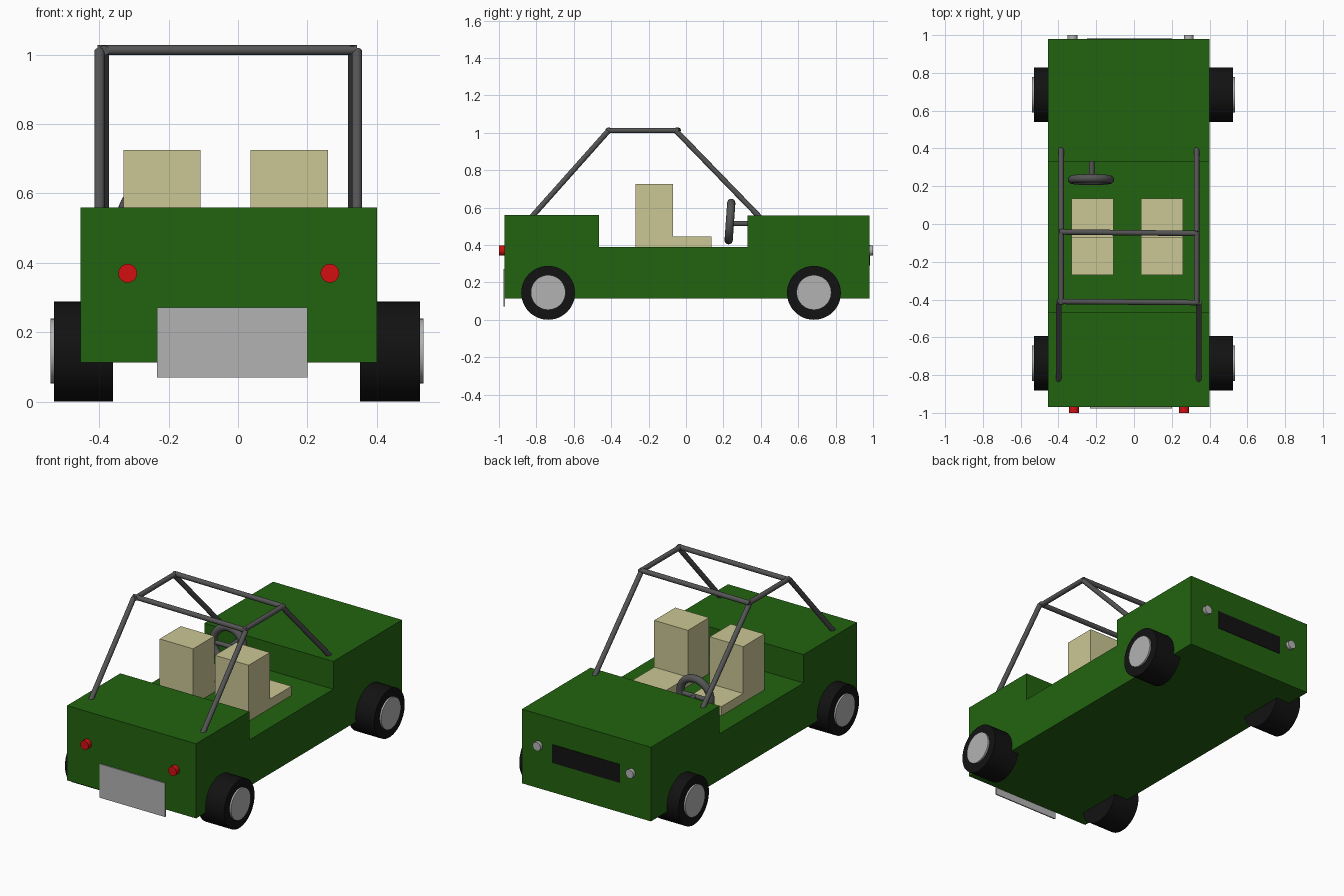
import bpy, bmesh, math
from mathutils import Vector

if "Cube" in bpy.data.objects:
    bpy.data.objects.remove(bpy.data.objects["Cube"])


def material(name, rgb):
    m = bpy.data.materials.new(name)
    m.diffuse_color = (*rgb, 1)
    m.use_nodes = True
    m.node_tree.nodes["Principled BSDF"].inputs["Base Color"].default_value = m.diffuse_color
    return m


GREEN = material("green paint", (0.016, 0.125, 0.005))
CREAM = material("cream", (0.6, 0.57, 0.3))
BLACK = material("rubber", (0.006, 0.006, 0.006))
STEEL = material("tube grey", (0.09, 0.09, 0.09))
SILVER = material("silver", (0.45, 0.45, 0.45))
RED = material("red", (0.65, 0.005, 0.006))


def prism(name, profile, x0, x1, mat):
    """Extrude a (y, z) outline from x0 to x1."""
    bm = bmesh.new()
    face = bm.faces.new([bm.verts.new((x0, y, z)) for y, z in profile])
    ext = bmesh.ops.extrude_face_region(bm, geom=[face])
    moved = [v for v in ext["geom"] if isinstance(v, bmesh.types.BMVert)]
    bmesh.ops.translate(bm, verts=moved, vec=(x1 - x0, 0, 0))
    bmesh.ops.recalc_face_normals(bm, faces=bm.faces)
    mesh = bpy.data.meshes.new(name)
    bm.to_mesh(mesh)
    bm.free()
    ob = bpy.data.objects.new(name, mesh)
    bpy.context.collection.objects.link(ob)
    mesh.materials.append(mat)
    return ob


def box(name, x0, x1, y0, y1, z0, z1, mat):
    return prism(name, [(y0, z0), (y1, z0), (y1, z1), (y0, z1)], x0, x1, mat)


def rod(name, a, b, radius, mat, sides=32):
    """Smooth cylinder between two points."""
    a, b = Vector(a), Vector(b)
    bpy.ops.mesh.primitive_cylinder_add(
        vertices=sides, radius=radius, depth=(b - a).length, location=(a + b) / 2,
        rotation=(b - a).to_track_quat("Z", "Y").to_euler())
    ob = bpy.context.object
    ob.name = name
    ob.data.materials.append(mat)
    bpy.ops.object.shade_smooth_by_angle()
    return ob


# Body: high rear deck, low cabin floor, high hood
prism("body", [(-0.97, 0.113), (0.98, 0.113), (0.98, 0.557), (0.33, 0.557),
               (0.33, 0.39), (-0.465, 0.39), (-0.465, 0.56), (-0.97, 0.56)],
      -0.454, 0.401, GREEN)

# Seats: L-shaped profile
for side, x0, x1 in (("left", -0.33, -0.108), ("right", 0.036, 0.26)):
    prism(side + "_seat", [(-0.27, 0.385), (0.135, 0.385), (0.135, 0.445),
                           (-0.07, 0.445), (-0.07, 0.725), (-0.27, 0.725)], x0, x1, CREAM)

# Wheels with hub discs
for end, y in (("rear", -0.737), ("front", 0.684)):
    for side, inner, outer, cap in (("left", -0.36, -0.53, -0.54), ("right", 0.352, 0.525, 0.535)):
        rod(f"{end}_{side}_tyre", (inner, y, 0.144), (outer, y, 0.144), 0.144, BLACK, 48)
        rod(f"{end}_{side}_hub", (outer + (cap - outer) * -2, y, 0.146), (cap, y, 0.146),
            0.093, SILVER, 48)

# Roll cage
R = 0.0145
for side, xr, xf in (("left", -0.399, -0.386), ("right", 0.343, 0.331)):
    rod(side + "_rear_strut", (xr, -0.825, 0.55), (xr, -0.415, 1.01), R, STEEL)
    rod(side + "_roof_rail", (xf, -0.425, 1.012), (xf, -0.04, 1.012), R, STEEL)
    rod(side + "_front_strut", (xf, -0.055, 1.012), (xf, 0.395, 0.548), R, STEEL)
rod("rear_crossbar", (-0.405, -0.41, 1.013), (0.343, -0.416, 1.013), R, STEEL)
rod("front_crossbar", (-0.395, -0.042, 1.013), (0.336, -0.05, 1.013), R, STEEL)

# Steering wheel, spoke and column
bpy.ops.mesh.primitive_torus_add(
    location=(-0.228, 0.235, 0.525), rotation=(math.radians(86), 0, 0),
    major_radius=0.1, minor_radius=0.022, major_segments=40, minor_segments=16)
ring = bpy.context.object
ring.name = "steering_wheel"
ring.data.materials.append(STEEL)
bpy.ops.object.shade_smooth_by_angle()
rod("steering_spoke", (-0.32, 0.235, 0.517), (-0.136, 0.235, 0.517), 0.013, STEEL)
rod("steering_column", (-0.224, 0.23, 0.515), (-0.224, 0.34, 0.515), 0.014, STEEL)

# Lights
for side, xt, xh in (("left", -0.318, -0.325), ("right", 0.265, 0.29)):
    rod(side + "_tail_light", (xt, -0.96, 0.37), (xt, -1.0, 0.37), 0.027, RED)
    rod(side + "_headlight", (xh, 0.97, 0.37), (xh, 1.0, 0.37), 0.026, SILVER)

# Rear plate and front grille
box("rear_plate", -0.233, 0.2, -0.976, -0.969, 0.07, 0.272, SILVER)
box("grille", -0.25, 0.2, 0.975, 0.983, 0.29, 0.4, BLACK)
